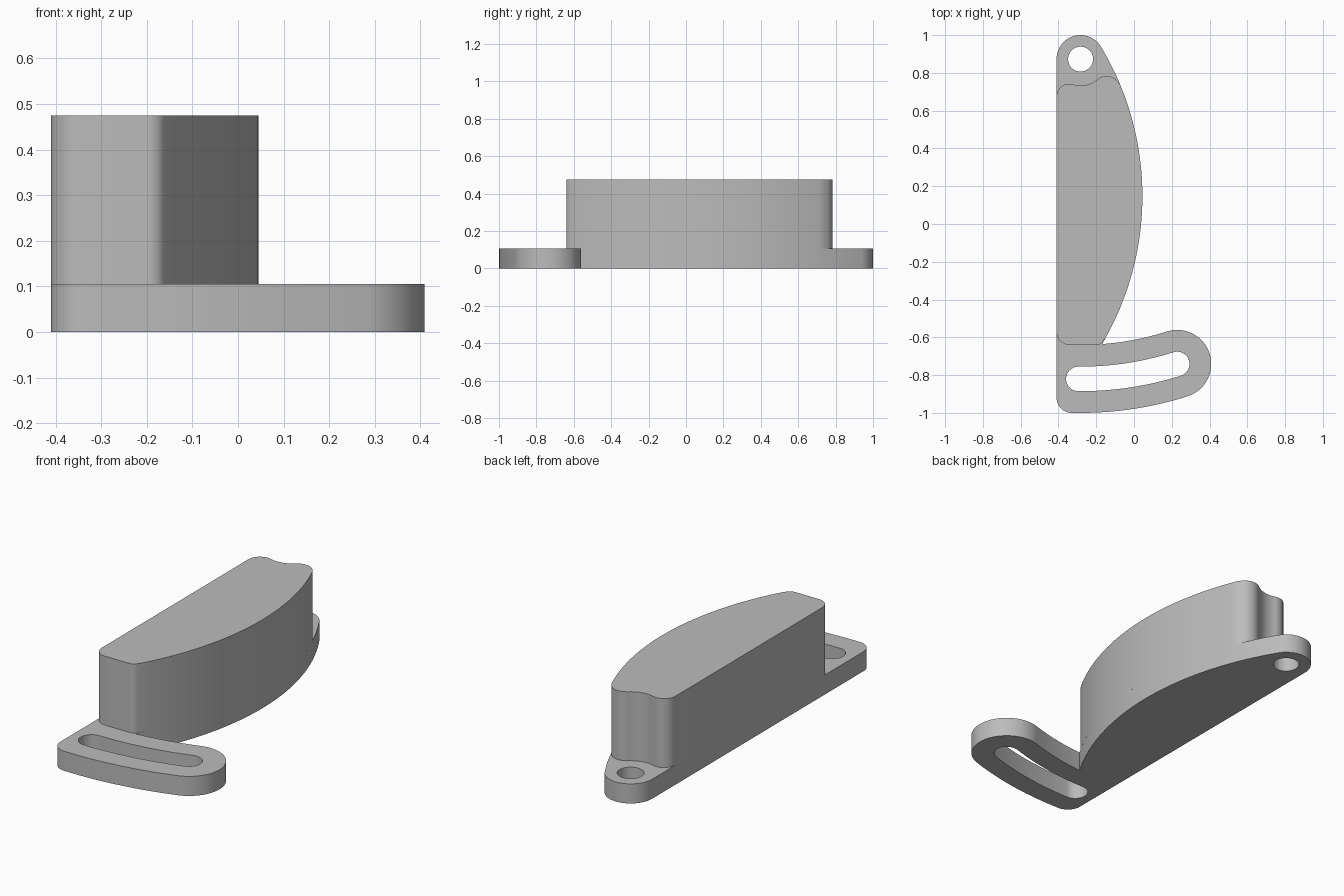
import bpy, bmesh
from math import cos, sin, radians

cube = bpy.data.objects.get("Cube")
if cube:
    bpy.data.objects.remove(cube, do_unlink=True)

grey = bpy.data.materials.new("plain grey")
grey.use_nodes = True
colour = (0.5, 0.5, 0.5, 1)
grey.diffuse_color = colour
grey.node_tree.nodes["Principled BSDF"].inputs["Base Color"].default_value = colour

# Shared layout: pivot hole, curved slot about the pivot, bowed side
PIVOT = (-0.283, 0.873)
BOW, BOW_R = (-1.494, 0.147), 1.5386
SLOT_R, ARM = 1.693, 0.18
LEFT = -0.41
A0, A1 = 269.6, 287.6


def arc(centre, r, start, end, steps=16):
    """Points on an arc, angles in degrees."""
    angles = [radians(start + (end - start) * i / steps) for i in range(steps + 1)]
    return [(centre[0] + r * cos(a), centre[1] + r * sin(a)) for a in angles]


def about_pivot(r, angle):
    return arc(PIVOT, r, angle, angle, 1)[0]


def slab(name, loops, z0, z1):
    """Flat filled outline (later loops are holes) extruded from z0 to z1."""
    curve = bpy.data.curves.new(name + "_outline", "CURVE")
    curve.dimensions = "2D"
    curve.fill_mode = "BOTH"
    curve.extrude = (z1 - z0) / 2
    for points in loops:
        spline = curve.splines.new("POLY")
        spline.points.add(len(points) - 1)
        for p, (x, y) in zip(spline.points, points):
            p.co = (x, y, 0, 1)
        spline.use_cyclic_u = True
    helper = bpy.data.objects.new(name + "_outline", curve)
    bpy.context.collection.objects.link(helper)
    graph = bpy.context.evaluated_depsgraph_get()
    mesh = bpy.data.meshes.new_from_object(helper.evaluated_get(graph))
    bpy.data.objects.remove(helper, do_unlink=True)

    bm = bmesh.new()
    bm.from_mesh(mesh)
    bmesh.ops.remove_doubles(bm, verts=bm.verts, dist=0.0002)
    bmesh.ops.translate(bm, verts=bm.verts, vec=(0, 0, (z0 + z1) / 2))
    bmesh.ops.recalc_face_normals(bm, faces=bm.faces)
    bm.to_mesh(mesh)
    bm.free()

    mesh.name = name
    mesh.materials.clear()
    mesh.materials.append(grey)
    obj = bpy.data.objects.new(name, mesh)
    bpy.context.collection.objects.link(obj)
    bpy.ops.object.select_all(action="DESELECT")
    obj.select_set(True)
    bpy.context.view_layer.objects.active = obj
    bpy.ops.object.shade_smooth_by_angle(angle=radians(30))
    return obj


# Base plate with its slotted arm and pivot lug
tip = about_pivot(SLOT_R, A1)
plate = (arc((LEFT + 0.08, -0.92), 0.08, 180, 270)
         + arc(PIVOT, SLOT_R + ARM, 270, A1)[1:]
         + arc(tip, ARM, A1 - 360, A1 - 180, 32)[1:]
         + arc(PIVOT, SLOT_R - ARM, A1, 274.34)[1:]
         + arc(BOW, BOW_R, -30.6, 30.95, 48)[1:]
         + arc(PIVOT, 0.127, 30.95, 180, 32)[1:])
hole = arc(PIVOT, 0.066, 0, 360, 48)[:-1]
w = 0.065
slot = (arc(PIVOT, SLOT_R + w, A0, A1, 24)
        + arc(tip, w, A1 - 360, A1 - 180)[1:]
        + arc(PIVOT, SLOT_R - w, A1, A0, 24)[1:]
        + arc(about_pivot(SLOT_R, A0), w, A0 - 180, A0)[1:-1])
slab("base_plate", [plate, hole, slot], 0, 0.105)

# Tall block, scooped out around the pivot lug
block = (arc((-0.34, -0.57), 0.07, 180, 270)
         + arc((-0.197, -0.6), 0.04, 270, 330, 8)
         + arc(BOW, BOW_R, -29.8, 22.6, 48)[1:]
         + arc((-0.145, 0.708), 0.075, 22.6, 130)[1:]
         + arc(PIVOT, 0.14, 310, 253)[1:]
         + arc((-0.343, 0.675), 0.067, 73, 180)[1:])
slab("raised_block", [block], 0.105, 0.475)
